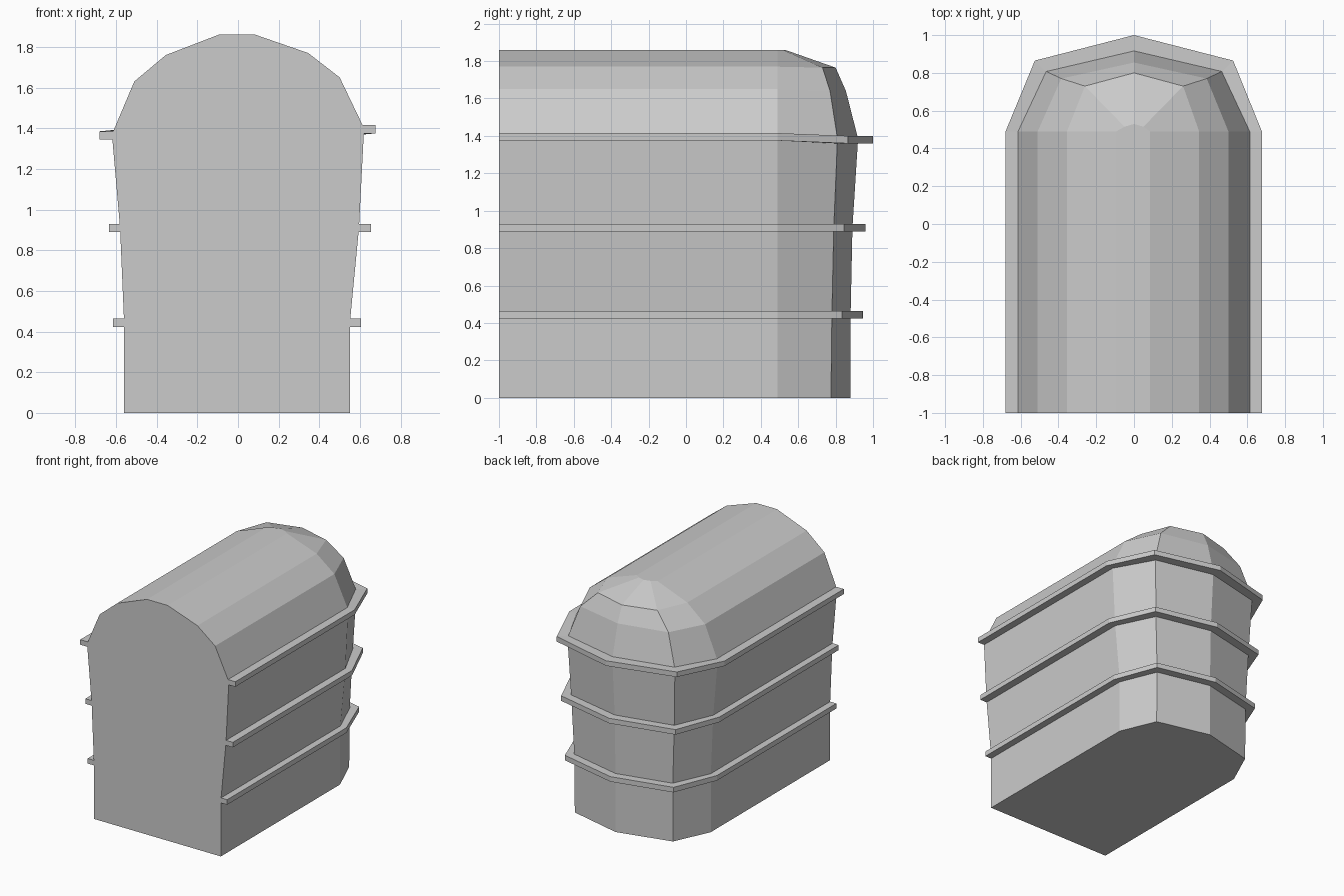
import bpy, bmesh

if "Cube" in bpy.data.objects:
    bpy.data.objects.remove(bpy.data.objects["Cube"])

FRONT, BEND = -1.0, 0.49


def outline(wl, wr, cx, cy, back, zl, zr=None):
    """Plan outline: straight sides, faceted rounded back, open at the front."""
    zr = zl if zr is None else zr
    mid = (zl + zr) / 2
    return [(-wl, FRONT, zl), (-wl, BEND, zl), (-cx, cy, mid), (0, back, mid),
            (cx, cy, mid), (wr, BEND, zr), (wr, FRONT, zr)]


def loft(name, rings, closed_stack=False):
    """Skin closed rings; cap the ends or join the last ring to the first."""
    bm = bmesh.new()
    rows = [[bm.verts.new(p) for p in r] for r in rings]
    n = len(rows[0])
    pairs = list(zip(rows, rows[1:]))
    if closed_stack:
        pairs.append((rows[-1], rows[0]))
    for a, b in pairs:
        for i in range(n):
            j = (i + 1) % n
            bm.faces.new((a[i], a[j], b[j], b[i]))
    if not closed_stack:
        bm.faces.new(rows[0])
        bm.faces.new(rows[-1])
    bmesh.ops.recalc_face_normals(bm, faces=bm.faces)
    me = bpy.data.meshes.new(name)
    bm.to_mesh(me)
    bm.free()
    ob = bpy.data.objects.new(name, me)
    bpy.context.collection.objects.link(ob)
    return ob


# Body: flared walls and barrel roof ending in a faceted half dome
walls = [
    outline(0.56, 0.55, 0.43, 0.775, 0.88, 0.0),
    outline(0.56, 0.55, 0.43, 0.78, 0.88, 0.44),
    outline(0.58, 0.595, 0.45, 0.79, 0.89, 0.91),
    outline(0.62, 0.62, 0.47, 0.81, 0.92, 1.37, 1.40),
]
roof = [
    outline(0.51, 0.50, 0.385, 0.77, 0.855, 1.63, 1.65),
    outline(0.355, 0.345, 0.26, 0.73, 0.80, 1.76, 1.77),
    outline(0.095, 0.085, 0.05, 0.515, 0.53, 1.86),
]
loft("body", walls + roof)

# Ledges: narrow bands wrapping both sides and the back
ledges = [
    ("lower_ledge", walls[1], outline(0.615, 0.605, 0.475, 0.835, 0.945, 0.443)),
    ("middle_ledge", walls[2], outline(0.635, 0.655, 0.50, 0.845, 0.96, 0.91)),
    ("upper_ledge", walls[3], outline(0.68, 0.677, 0.525, 0.865, 1.0, 1.365, 1.395)),
]
for name, wall, outer in ledges:
    sections = []
    for (ix, iy, _), (ox, oy, z) in zip(wall, outer):
        ix, iy = ix * 0.98, (iy - 0.01 if iy > BEND else iy)
        sections.append([(ix, iy, z - 0.02), (ox, oy, z - 0.02),
                         (ox, oy, z + 0.02), (ix, iy, z + 0.02)])
    loft(name, sections)
